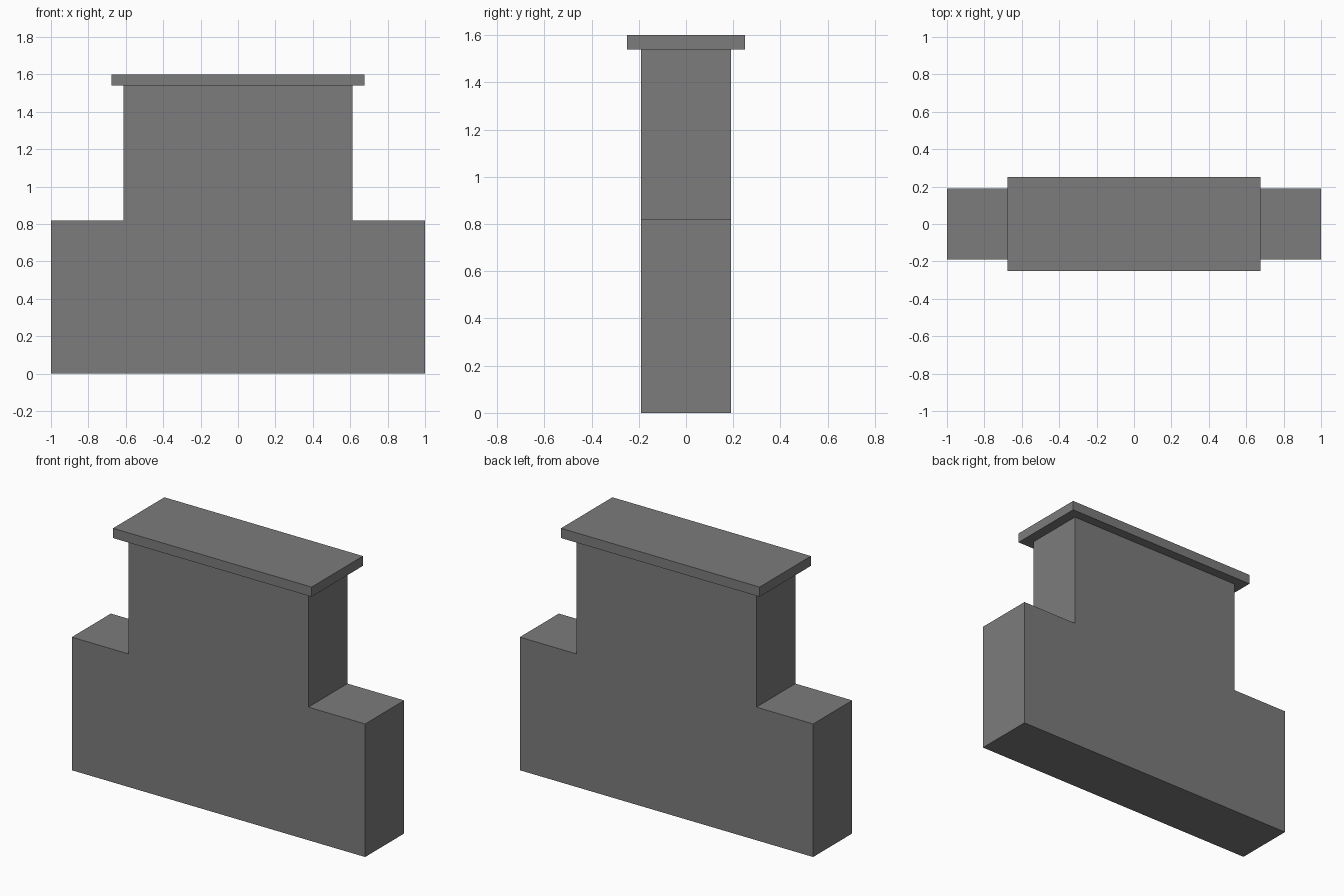
import bpy
import bmesh

cube = bpy.data.objects.get("Cube")
if cube:
    bpy.data.objects.remove(cube, do_unlink=True)

# Single stone colour
stone = bpy.data.materials.new("grey_stone")
stone.use_nodes = True
GREY = (0.2, 0.2, 0.2, 1.0)
stone.diffuse_color = GREY
stone.node_tree.nodes["Principled BSDF"].inputs["Base Color"].default_value = GREY


def extrude_profile(name, half_profile, half_depth):
    """Mirror a right-hand (x, z) outline and extrude it along y."""
    outline = half_profile + [(-x, z) for x, z in reversed(half_profile)]
    bm = bmesh.new()
    face = bm.faces.new([bm.verts.new((x, -half_depth, z)) for x, z in outline])
    result = bmesh.ops.extrude_face_region(bm, geom=[face], use_keep_orig=True)
    moved = [g for g in result["geom"] if isinstance(g, bmesh.types.BMVert)]
    bmesh.ops.translate(bm, verts=moved, vec=(0, 2 * half_depth, 0))
    bmesh.ops.recalc_face_normals(bm, faces=bm.faces)
    mesh = bpy.data.meshes.new(name)
    bm.to_mesh(mesh)
    bm.free()
    mesh.materials.append(stone)
    obj = bpy.data.objects.new(name, mesh)
    bpy.context.collection.objects.link(obj)
    return obj


CAP_BOTTOM, TOP = 1.54, 1.6

# Stepped wall: wide base with a narrower upper section
extrude_profile("stepped_wall",
                [(1.0, 0.0), (1.0, 0.82), (0.613, 0.82), (0.613, CAP_BOTTOM)], 0.19)

# Overhanging slab on top
extrude_profile("cap_slab", [(0.677, CAP_BOTTOM), (0.677, TOP)], 0.25)
